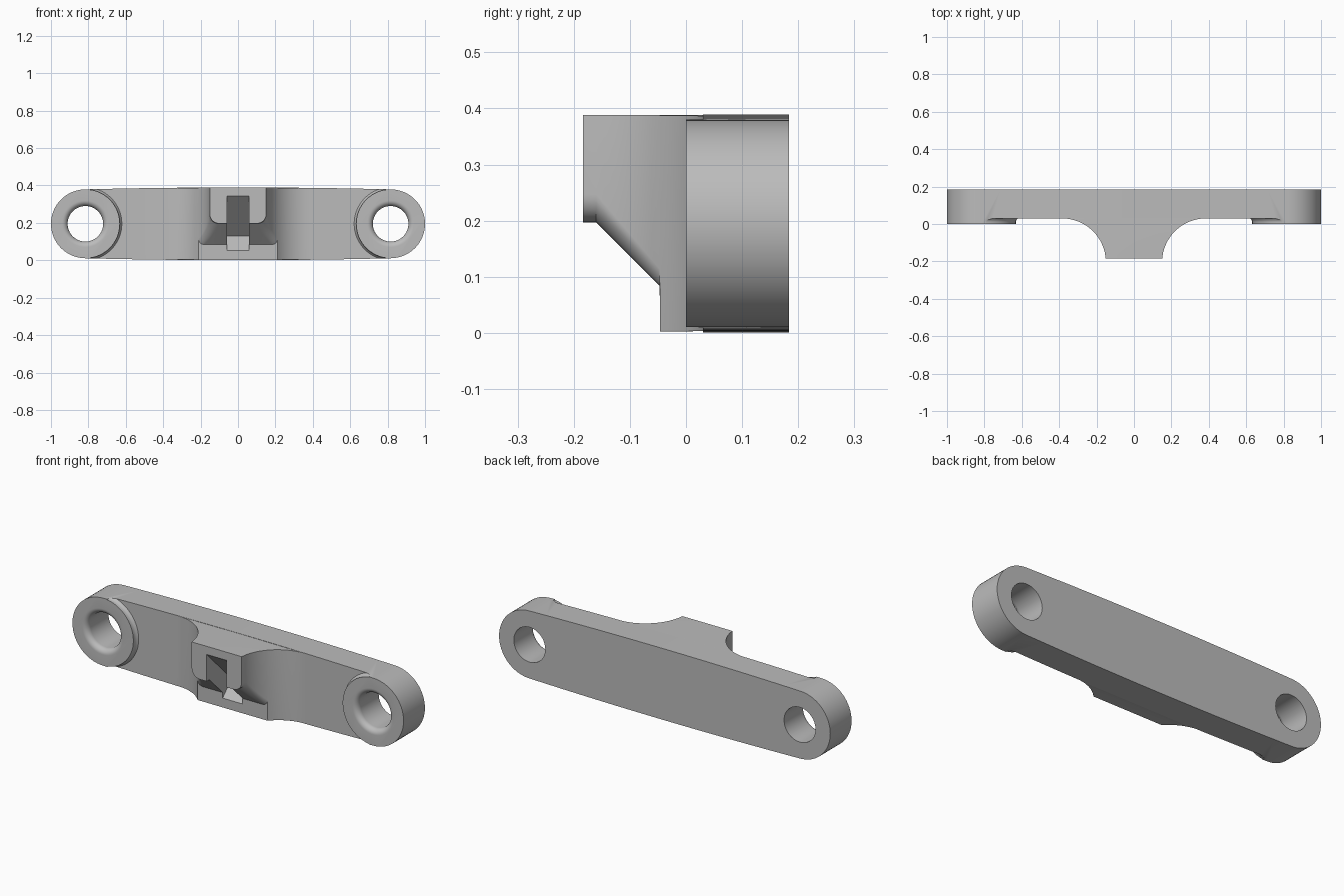
import bpy, bmesh, math
from mathutils import Vector

if "Cube" in bpy.data.objects:
    bpy.data.objects.remove(bpy.data.objects["Cube"])

MID, END_X, END_R, DEPTH = 0.195, 0.816, 0.184, 0.184

grey = bpy.data.materials.new("grey")
grey.use_nodes = True
colour = (0.5, 0.5, 0.5, 1)
grey.diffuse_color = colour
grey.node_tree.nodes["Principled BSDF"].inputs["Base Color"].default_value = colour


def finish(name, bm):
    bmesh.ops.recalc_face_normals(bm, faces=bm.faces)
    mesh = bpy.data.meshes.new(name)
    bm.to_mesh(mesh)
    bm.free()
    mesh.materials.append(grey)
    obj = bpy.data.objects.new(name, mesh)
    bpy.context.collection.objects.link(obj)
    return obj


def loft(name, rings, back_bevel=0):
    """Skin a row of equal-length point rings and cap both ends."""
    bm = bmesh.new()
    loops = [[bm.verts.new(p) for p in ring] for ring in rings]
    for a, b in zip(loops, loops[1:]):
        for i in range(len(a)):
            j = (i + 1) % len(a)
            bm.faces.new((a[i], a[j], b[j], b[i]))
    bm.faces.new(loops[0])
    back = bm.faces.new(loops[-1])
    if back_bevel:
        bmesh.ops.bevel(bm, geom=list(back.edges), offset=back_bevel, segments=7,
                        profile=0.5, affect='EDGES', clamp_overlap=True)
    return finish(name, bm)


def lathe(name, x, profile, sides=64):
    """Round part along y from (radius, y) pairs."""
    turns = [2 * math.pi * i / sides for i in range(sides)]
    return loft(name, [[(x + r * math.cos(t), y, MID + r * math.sin(t)) for t in turns]
                       for r, y in profile])


def boolean(target, tool, operation):
    mod = target.modifiers.new(operation, 'BOOLEAN')
    mod.operation, mod.object, mod.solver = operation, tool, 'EXACT'
    bpy.context.view_layer.objects.active = target
    bpy.ops.object.modifier_apply(modifier=mod.name)
    bpy.data.objects.remove(tool)


def half_height(x):
    return 0.1945 - 0.0155 * x * x


# Long bar with round ends, slightly crowned edges and a rounded back
half = []
for i in range(17):
    x = END_X * (1 - i / 8)
    half.append((x, half_height(x)))
for i in range(1, 32):
    t = math.pi / 2 + math.pi * i / 32
    half.append((-END_X + END_R * math.cos(t), END_R * math.sin(t)))
outline = half + [(-x, -z) for x, z in half]
body = loft("mounting_bar", [[(x, y, MID + z) for x, z in outline] for y in (0, DEPTH)],
            back_bevel=0.045)

# Recess the front between the two end bosses, leaving a small fillet round each
corners = [(-0.79, -0.2), (0.79, -0.2), (0.79, 0.6), (-0.79, 0.6)]
recess = loft("recess_cutter", [[(x, y, z) for x, z in corners] for y in (-0.1, 0.03)])
for side in (-1, 1):
    boss = lathe("boss_keeper", side * END_X,
                 [(END_R, -0.2), (END_R, 0.012), (0.187, 0.021), (0.196, 0.031), (0.196, 0.1)])
    boolean(recess, boss, 'DIFFERENCE')
boolean(body, recess, 'DIFFERENCE')


# Central tongue: flared sides, sloped underside with rounded lower corners
def tongue_ring(y, bottom, radius):
    w = 0.385 - math.sqrt(max(0, 0.235 ** 2 - (y + 0.205) ** 2))
    top = half_height(w) - 0.001
    if bottom is None:
        bottom = MID - top
    right = [(w, MID + top)]
    for i in range(9):
        t = math.pi / 2 * i / 8
        right.append((w - radius + radius * math.cos(t), bottom + radius - radius * math.sin(t)))
    left = [(-x, z) for x, z in reversed(right)]
    ring = [(0, MID + half_height(0) - 0.001)] + right + left
    return [(x, y, z) for x, z in ring]


rings = [tongue_ring(-0.184, 0.197, 0.05)]
for i in range(9):
    f = i / 8
    rings.append(tongue_ring(-0.16 + 0.113 * f, 0.197 - 0.113 * f, 0.05 - 0.02 * f))
for i in range(13):
    t = math.asin(0.159 / 0.235)
    t += (math.pi / 2 - t) * i / 12
    rings.append(tongue_ring(-0.205 + 0.235 * math.sin(t), None, 0.002))
rings.append([(x, 0.09, z) for x, y, z in rings[-1]])
boolean(body, loft("tongue", rings), 'UNION')

# Square pocket driven into the sloped underside
pocket = [(0.03, 0.13), (-0.27, 0.43), (-0.45, 0.1), (-0.17, -0.07)]
boolean(body, loft("pocket_cutter", [[(x, y, z) for y, z in pocket] for x in (-0.06, 0.06)]),
        'DIFFERENCE')

# Through holes with a flared front mouth
flare = [(0.125, -0.05), (0.125, 0)]
for i in range(1, 9):
    t = math.pi / 2 * i / 8
    flare.append((0.125 - 0.03 * math.sin(t), 0.03 - 0.03 * math.cos(t)))
flare.append((0.095, 0.3))
for side in (-1, 1):
    boolean(body, lathe("hole_cutter", side * END_X, flare), 'DIFFERENCE')

# Smooth the rounded faces, keep the edges crisp
bpy.ops.object.select_all(action='DESELECT')
body.select_set(True)
bpy.context.view_layer.objects.active = body
bpy.ops.object.shade_smooth_by_angle(angle=math.radians(30))
